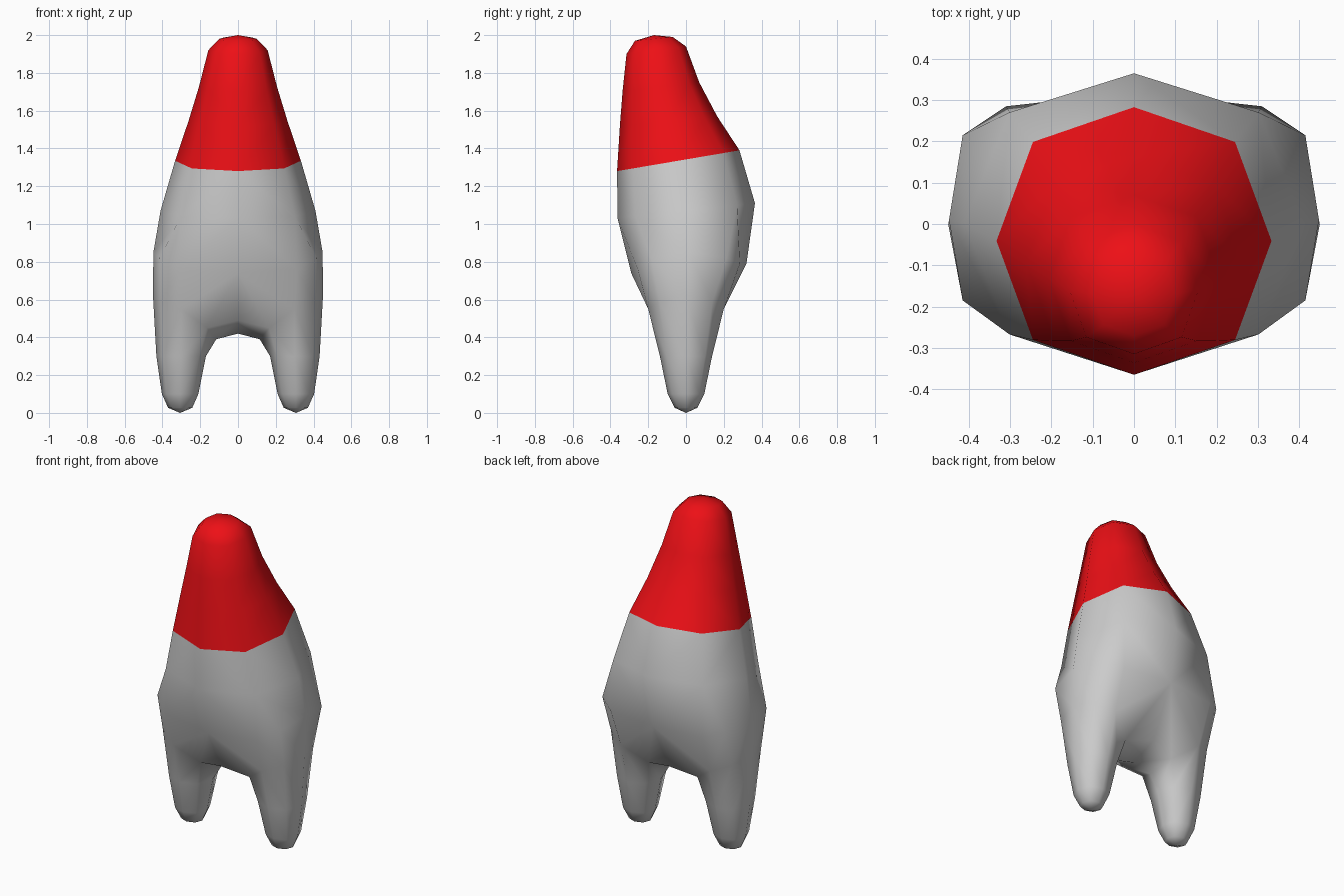
import bpy, bmesh, math

if "Cube" in bpy.data.objects:
    bpy.data.objects.remove(bpy.data.objects["Cube"])

TS = (0, 0.13, 0.5, 0.87, 1)          # front-to-back position of the half-ring points
WS = (0, 0.735, 1, 0.735, 0)          # relative half width of those points


def half_ring(fy, fz, by, bz, w):
    """Right half of a tilted octagon from front point to back point."""
    return [(w * k, fy + (by - fy) * t, fz + (bz - fz) * t) for t, k in zip(TS, WS)]


def leg_ring(inner, outer, depth, z):
    cx, r = (inner + outer) / 2, (outer - inner) / 2
    pts = []
    for i in range(8):                # front, outer, back, inner
        a = i * math.pi / 4
        s = 1.0 if i % 2 == 0 else 1.03
        pts.append((cx + r * s * math.sin(a), -depth * s * math.cos(a), z))
    return pts


def verts(bm, pts):
    return [bm.verts.new(p) for p in pts]


def bridge(bm, a, b, closed=False):
    n = len(a)
    for i in range(n if closed else n - 1):
        j = (i + 1) % n
        bm.faces.new((a[i], a[j], b[j], b[i]))


def fan(bm, ring, tip, closed=False):
    n = len(ring)
    for i in range(n if closed else n - 1):
        bm.faces.new((ring[i], ring[(i + 1) % n], tip))


def finish(bm, name, color=None):
    bmesh.ops.recalc_face_normals(bm, faces=bm.faces)
    # the outermost face must point to +x
    bm.normal_update()
    f = max(bm.faces, key=lambda q: q.calc_center_median().x)
    if f.normal.x < 0:
        bmesh.ops.reverse_faces(bm, faces=bm.faces)
    for f in bm.faces:
        f.smooth = True
    me = bpy.data.meshes.new(name)
    bm.to_mesh(me)
    bm.free()
    ob = bpy.data.objects.new(name, me)
    bpy.context.collection.objects.link(ob)
    m = ob.modifiers.new("Mirror", 'MIRROR')
    m.use_clip = True
    if color:
        mat = bpy.data.materials.new(name)
        mat.diffuse_color = color
        mat.use_nodes = True
        mat.node_tree.nodes["Principled BSDF"].inputs["Base Color"].default_value = mat.diffuse_color
        me.materials.append(mat)
    return ob


SEAM = (-0.365, 1.28, 0.283, 1.39, 0.333)

# Red cap: stacked tilted octagons closed by a rounded tip
bm = bmesh.new()
rings = [verts(bm, half_ring(*r)) for r in (
    SEAM,
    (-0.35, 1.52, 0.165, 1.57, 0.262),
    (-0.336, 1.70, 0.07, 1.75, 0.207),
    (-0.315, 1.90, 0.0, 1.94, 0.157),
    (-0.27, 1.97, -0.07, 1.99, 0.10))]
for a, b in zip(rings, rings[1:]):
    bridge(bm, a, b)
fan(bm, rings[-1], bm.verts.new((0, -0.17, 2.0)))
finish(bm, "cap", (0.85, 0.005, 0.008, 1))

# Body: torso flowing into two legs, right half mirrored
bm = bmesh.new()
top = verts(bm, half_ring(*SEAM))
chest = verts(bm, half_ring(-0.362, 1.03, 0.365, 1.11, 0.41))
bridge(bm, top, chest)

# Belly ring gains two extra points so each leg can be eight sided
belly = verts(bm, [(0, -0.29, 0.74), (0.31, -0.255, 0.76), (0.415, -0.185, 0.82),
                   (0.448, 0.01, 0.85), (0.415, 0.215, 0.82), (0.31, 0.285, 0.79),
                   (0, 0.32, 0.79)])
cf, fr, rt, br, cb = chest
b = belly
for f in ((cf, fr, b[1], b[0]), (fr, b[2], b[1]), (fr, rt, b[3], b[2]),
          (rt, br, b[4], b[3]), (br, b[5], b[4]), (br, cb, b[6], b[5])):
    bm.faces.new(f)

# Top of the leg and the arch between the legs
hip = verts(bm, [(0.30, -0.20, 0.55), (0.41, -0.14, 0.59), (0.45, 0, 0.62),
                 (0.41, 0.14, 0.59), (0.30, 0.20, 0.55), (0.165, 0.125, 0.45),
                 (0.115, 0, 0.39), (0.165, -0.125, 0.45)])
arch = verts(bm, [(0, -0.17, 0.49), (0, 0, 0.42), (0, 0.17, 0.49)])
bridge(bm, b[1:6], hip[:5])
for f in ((b[0], b[1], hip[0], hip[7]), (b[0], hip[7], arch[0]),
          (b[6], hip[5], hip[4], b[5]), (b[6], arch[2], hip[5]),
          (arch[0], hip[7], hip[6], arch[1]), (arch[1], hip[6], hip[5], arch[2])):
    bm.faces.new(f)

# Lower leg tapering to a rounded foot
legs = [hip] + [verts(bm, leg_ring(*r)) for r in (
    (0.17, 0.432, 0.138, 0.30), (0.21, 0.403, 0.097, 0.10), (0.242, 0.37, 0.06, 0.027))]
for p, q in zip(legs, legs[1:]):
    bridge(bm, p, q, True)
fan(bm, legs[-1], bm.verts.new((0.307, 0, 0)), True)
finish(bm, "body_with_legs")
